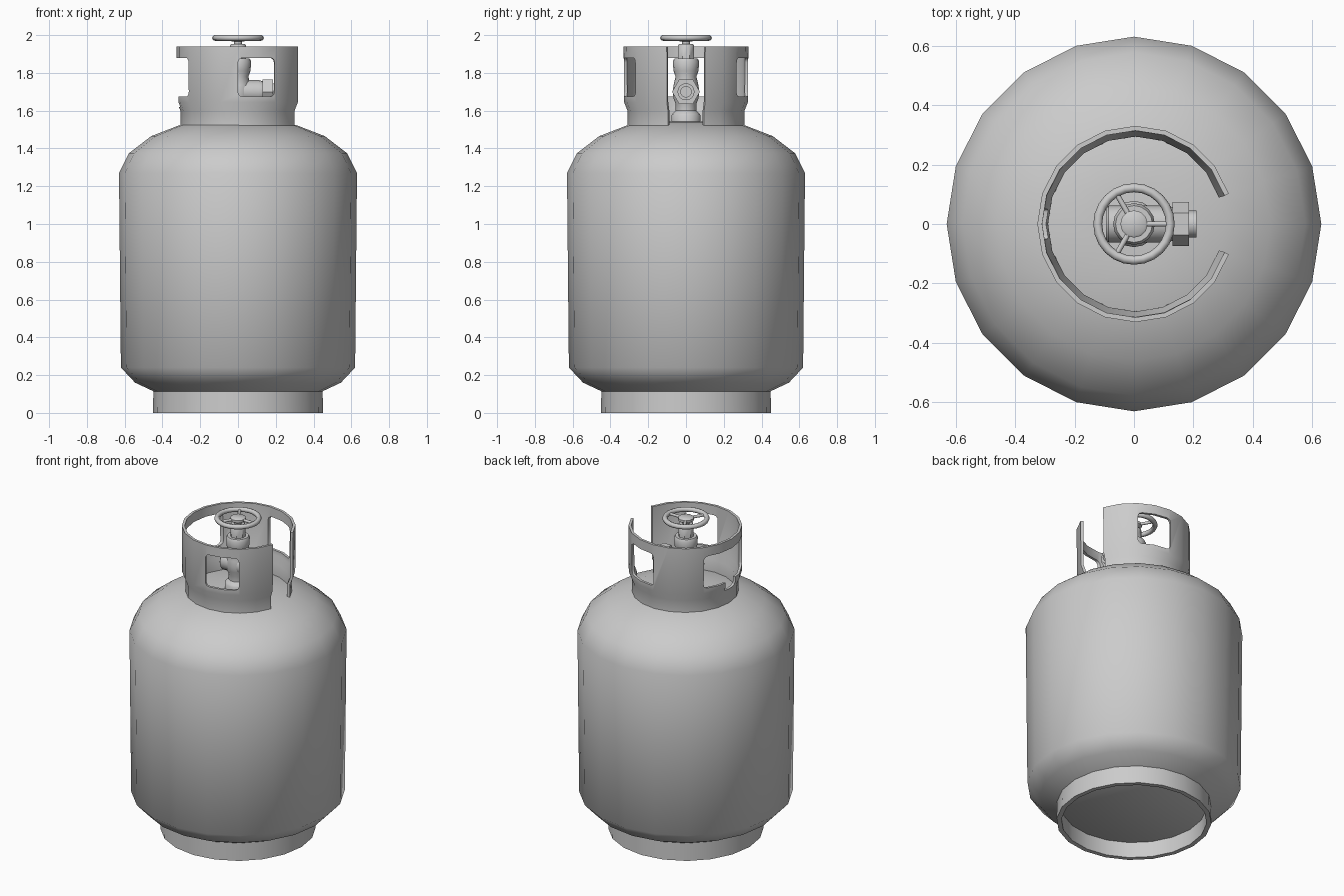
import bpy, bmesh
from math import sin, cos, pi, radians
from mathutils import Matrix, Vector

if "Cube" in bpy.data.objects:
    bpy.data.objects.remove(bpy.data.objects["Cube"])

ALONG_X = Matrix.Rotation(pi / 2, 4, 'Y')


def make_object(name, bm, angle=30):
    bmesh.ops.recalc_face_normals(bm, faces=bm.faces)
    me = bpy.data.meshes.new(name)
    bm.to_mesh(me)
    bm.free()
    ob = bpy.data.objects.new(name, me)
    bpy.context.collection.objects.link(ob)
    if angle:
        smooth(ob, angle)
    return ob


def smooth(ob, angle):
    bpy.ops.object.select_all(action='DESELECT')
    ob.select_set(True)
    bpy.context.view_layer.objects.active = ob
    bpy.ops.object.shade_smooth_by_angle(angle=radians(angle))


def lathe(name, profile, sides, matrix=Matrix(), phase=0, closed=False, angle=40):
    """Revolve (radius, height) points; ends are capped unless the profile is a loop."""
    bm = bmesh.new()
    rings = [[bm.verts.new((r * cos(phase + 2 * pi * i / sides),
                            r * sin(phase + 2 * pi * i / sides), z))
              for i in range(sides)] for r, z in profile]
    pairs = list(zip(rings, rings[1:]))
    if closed:
        pairs.append((rings[-1], rings[0]))
    else:
        bm.faces.new(rings[0])
        bm.faces.new(rings[-1])
    for a, b in pairs:
        for i in range(sides):
            j = (i + 1) % sides
            bm.faces.new((a[i], a[j], b[j], b[i]))
    bm.transform(matrix)
    return make_object(name, bm, angle)


# Tank and foot ring
lathe("tank_body", [(0.43, 0.10), (0.455, 0.118), (0.545, 0.16), (0.62, 0.24), (0.63, 1.27),
                    (0.577, 1.375), (0.46, 1.465), (0.305, 1.525), (0.15, 1.54), (0.02, 1.543)],
      20, angle=50)
lathe("foot_ring", [(0.45, 0), (0.448, 0.12), (0.422, 0.12), (0.422, 0)], 20, closed=True)

# Guard collar: open shell with a gap facing +x
bm = bmesh.new()
columns = []
for k in range(1, 20):
    a = radians(18 * k)
    columns.append([bm.verts.new((0.005 + r * cos(a), r * sin(a), z)) for r, z in
                    [(0.31, 1.515), (0.31, 1.60), (0.328, 1.645), (0.33, 1.94)]])
for a, b in zip(columns, columns[1:]):
    for i in range(3):
        bm.faces.new((a[i], b[i], b[i + 1], a[i + 1]))
collar = make_object("guard_collar", bm, 0)
solid = collar.modifiers.new("thickness", 'SOLIDIFY')
solid.thickness = 0.016
solid.offset = -1


# Collar windows: rounded boxes cut radially
def window_cutter(centre_deg, half_width, z0, z1, radius):
    bm = bmesh.new()
    bmesh.ops.create_cube(bm, size=1)
    bm.transform(Matrix.Diagonal((0.3, 2 * half_width, z1 - z0, 1)))
    edges = [e for e in bm.edges
             if abs((e.verts[0].co - e.verts[1].co).x) > 0.1]
    bmesh.ops.bevel(bm, geom=edges, offset=radius, segments=3, profile=0.5, affect='EDGES')
    bm.transform(Matrix.Rotation(radians(centre_deg), 4, 'Z')
                 @ Matrix.Translation((0.32, 0, (z0 + z1) / 2)))
    cutter = make_object("collar_cutter", bm, 0)
    cutter.hide_render = True
    mod = collar.modifiers.new("window", 'BOOLEAN')
    mod.operation = 'DIFFERENCE'
    mod.solver = 'EXACT'
    mod.object = cutter
    return cutter


cutters = [window_cutter(72, 0.102, 1.675, 1.88, 0.025),
           window_cutter(-72, 0.102, 1.675, 1.88, 0.025),
           window_cutter(180, 0.193, 1.675, 1.88, 0.025),
           window_cutter(180, 0.05, 1.62, 1.75, 0.01)]
bpy.context.view_layer.update()
depsgraph = bpy.context.evaluated_depsgraph_get()
collar_mesh = bpy.data.meshes.new_from_object(collar.evaluated_get(depsgraph))
collar.modifiers.clear()
collar.data = collar_mesh
for c in cutters:
    bpy.data.objects.remove(c)
smooth(collar, 35)

# Valve: upright body, outlet, safety stub
lathe("valve_body", [(0.078, 1.52), (0.078, 1.575), (0.07, 1.585), (0.055, 1.60), (0.055, 1.635),
                     (0.066, 1.665), (0.07, 1.70), (0.066, 1.735), (0.055, 1.78), (0.066, 1.81),
                     (0.07, 1.86), (0.062, 1.875)], 16)
lathe("valve_bonnet", [(0.046, 1.87), (0.046, 1.945), (0.04, 1.952)], 8, phase=pi / 8)
lathe("valve_stem", [(0.022, 1.94), (0.022, 1.98)], 12)
at_outlet = Matrix.Translation((0, 0, 1.70)) @ ALONG_X
lathe("outlet_pipe", [(0.05, -0.095), (0.062, -0.085), (0.062, 0.11), (0.055, 0.135)], 16, at_outlet)
lathe("outlet_nut", [(0.074, 0.13), (0.074, 0.185)], 6, at_outlet, pi / 6)
lathe("outlet_tip", [(0.045, 0.18), (0.045, 0.21), (0.028, 0.21), (0.028, 0.19)], 16, at_outlet)

# Handwheel: rim, hub and three spokes
rim = [(0.122 + 0.015 * cos(2 * pi * i / 8), 1.985 + 0.015 * sin(2 * pi * i / 8)) for i in range(8)]
lathe("handwheel_rim", rim, 24, closed=True, angle=60)
lathe("handwheel_hub", [(0.035, 1.967), (0.046, 1.975), (0.046, 1.99), (0.038, 1.996)], 12)
for k in range(3):
    turn = Matrix.Rotation(2 * pi * k / 3, 4, 'Z') @ Matrix.Translation((0, 0, 1.983)) @ ALONG_X
    lathe(f"handwheel_spoke_{k + 1}", [(0.009, 0.035), (0.009, 0.118)], 8, turn, angle=60)
